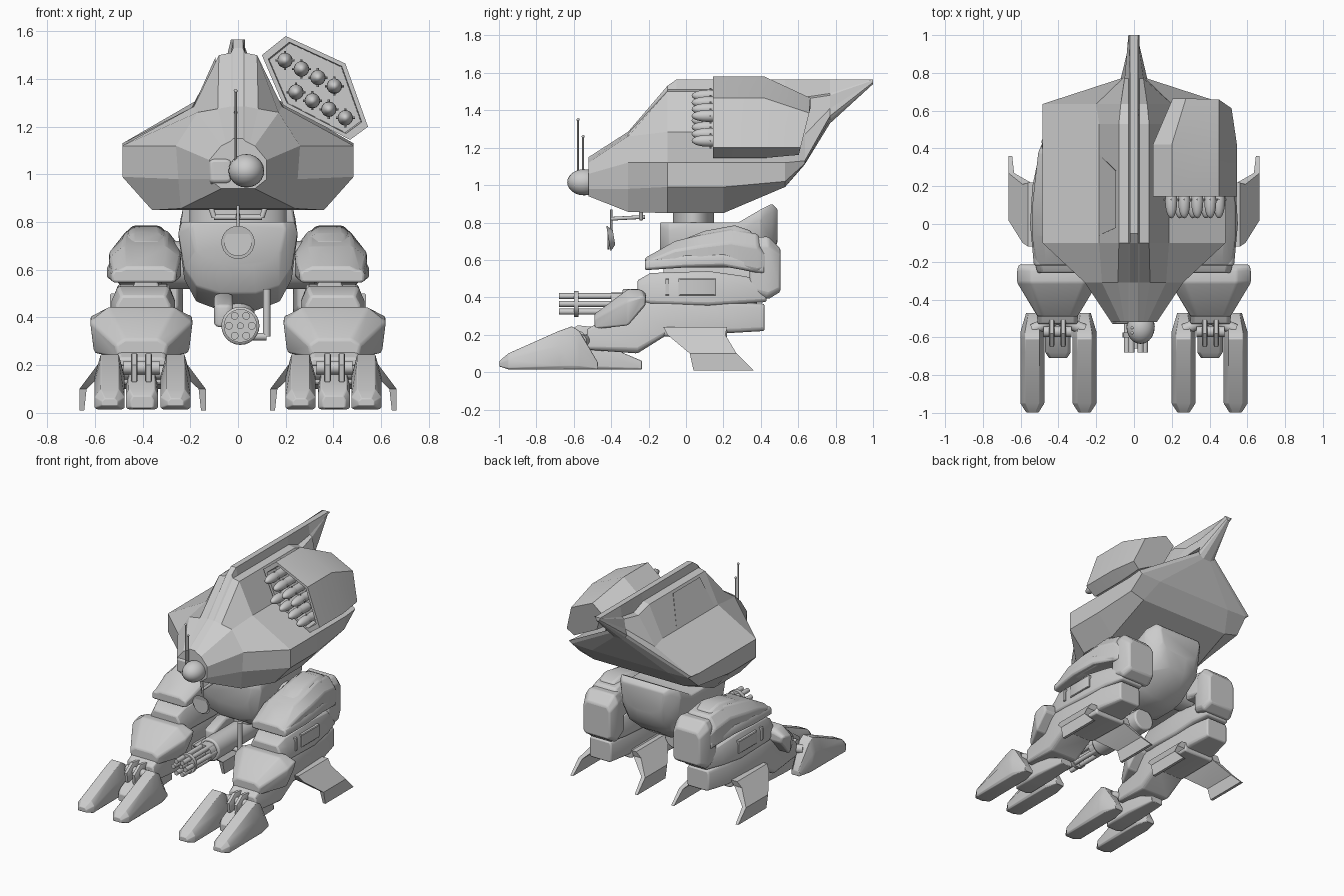
import bpy, bmesh, math
from mathutils import Vector, Matrix

cube = bpy.data.objects.get("Cube")
if cube:
    bpy.data.objects.remove(cube, do_unlink=True)

colour = (.6, .6, .6, 1)
grey = bpy.data.materials.new("plain_grey")
grey.use_nodes = True
grey.diffuse_color = colour
grey.node_tree.nodes["Principled BSDF"].inputs["Base Color"].default_value = colour


def finish(name, bm, smooth=35, bevel=0, mirror=False):
    bmesh.ops.recalc_face_normals(bm, faces=bm.faces)
    mesh = bpy.data.meshes.new(name)
    bm.to_mesh(mesh)
    bm.free()
    ob = bpy.data.objects.new(name, mesh)
    bpy.context.collection.objects.link(ob)
    mesh.materials.append(grey)
    if smooth:
        bpy.ops.object.select_all(action="DESELECT")
        ob.select_set(True)
        bpy.context.view_layer.objects.active = ob
        bpy.ops.object.shade_smooth_by_angle(angle=math.radians(smooth))
    if bevel:
        mod = ob.modifiers.new("bevel", "BEVEL")
        mod.width, mod.segments, mod.limit_method = bevel, 2, "ANGLE"
    if mirror:
        ob.modifiers.new("mirror", "MIRROR")
    return ob


def loft(name, rings, **options):
    """Skin a row of closed rings and cap both ends."""
    bm = bmesh.new()
    rows = [[bm.verts.new(point) for point in ring] for ring in rings]
    for a, b in zip(rows, rows[1:]):
        for i in range(len(a)):
            bm.faces.new((a[i - 1], a[i], b[i], b[i - 1]))
    bm.faces.new(rows[0])
    bm.faces.new(rows[-1])
    return finish(name, bm, **options)


def slab(name, profile, x0, x1, edge=.02, scale=.9, **options):
    """Side profile (y, z) given thickness along x, with shrunken outer faces."""
    cy, cz = (sum(axis) / len(profile) for axis in zip(*profile))
    return loft(name, [[(x, cy + (y - cy) * s, cz + (z - cz) * s) for y, z in profile]
                       for x, s in ((x0, scale), (x0 + edge, 1), (x1 - edge, 1), (x1, scale))], **options)


def block(name, x0, x1, sections, top=.2, drop=.35, low=.08, end=.02, taper=.12, **options):
    """Loft along y through (y, bottom, top): chamfered corners, narrowed ends, outer side tapering rearward."""
    rings = []
    for y, b, t in sections:
        inset = end if y in (sections[0][0], sections[-1][0]) else 0
        left, right = x0 + inset, x1 - inset - taper * max(0, y - .1)
        w, h = right - left, t - b
        half = [(low, b), (0, b + h * low), (0, t - h * drop), (top, t)]
        rings.append([(left + w * u, y, z) for u, z in half] + [(right - w * u, y, z) for u, z in reversed(half)])
    return loft(name, rings, **options)


def rod(name, a, b, radius, end_radius=None, sides=16, **options):
    a, b = Vector(a), Vector(b)
    bm = bmesh.new()
    turn = (b - a).to_track_quat("Z", "Y").to_matrix().to_4x4()
    bmesh.ops.create_cone(bm, cap_ends=True, segments=sides, radius1=radius, radius2=end_radius or radius,
                          depth=(b - a).length, matrix=Matrix.Translation((a + b) / 2) @ turn)
    return finish(name, bm, **options)


def ball(name, centre, size):
    bm = bmesh.new()
    bmesh.ops.create_uvsphere(bm, u_segments=20, v_segments=12, radius=1,
                              matrix=Matrix.Translation(centre) @ Matrix.Diagonal((*size, 1)))
    return finish(name, bm, smooth=60)


def both_sides(y, half):
    return [(x, y, z) for x, z in half] + [(-x, y, z) for x, z in reversed(half)]


# Faceted hull with a tall spine: half sections run keel, low belt, belt, shoulder, ridge
keel, low_belt, belt, shoulder, ridge, crest = (.36, .85), (.485, .99), (.485, 1.12), (.185, 1.285), (.08, 1.5), 1.565
middle = [keel, low_belt, belt, shoulder, ridge]
hull = [(-.52, [(.07, .94), (.12, .98), (.12, 1.06), (.07, 1.12), (.05, 1.13)], 1.15),
        (-.31, [(.24, .857), (.25, .98), (.26, 1.12), (.17, 1.26), (.085, 1.275)], 1.285),
        (-.1, middle, 1.53), (-.05, middle, crest), (.2, middle, crest),
        (.53, [(.36, .99), (.47, 1.02), belt, shoulder, ridge], crest),
        (.635, [(.3, 1.11), (.46, 1.115), (.485, 1.13), (.2, 1.27), (.07, 1.46)], crest),
        (.77, [(.03, 1.33), (.06, 1.35), (.07, 1.37), (.06, 1.41), (.05, 1.48)], crest),
        (1, [(.01 + .002 * i, 1.54 + .005 * i) for i in range(5)], crest)]
loft("hull", [both_sides(y, half + [(.03, min(half[-1][1] + .01, top)), (.02, top)])
              for y, half, top in hull], smooth=0)

# Steep side vent on the right flank
loft("side_vent", [[(-.185, front, 1.29), (-.095, back, 1.49), (-.09, back, 1.3)]
                   for front, back in ((-.06, -.02), (.37, .28))], smooth=0)

# Missile pod: hexagonal box with a recessed mouth and a tapered back
mouth = [(.1, 1.5), (.2, 1.58), (.45, 1.465), (.545, 1.2), (.47, 1.145), (.19, 1.29)]


def pod_ring(y, scale, cx=.325, cz=1.363):
    return [(cx + (x - cx) * scale, y, cz + (z - cz) * scale) for x, z in mouth]


pod_back = [(x, min(.665, .6 + (z - 1.15) / 4), z) for x, y, z in pod_ring(0, .7, .45, 1.2)]
loft("missile_pod", [pod_ring(.24, .86), pod_ring(.145, .88), pod_ring(.145, 1), pod_ring(.42, 1), pod_back],
     smooth=20)
for row, (row_x, row_z) in enumerate(((.197, 1.478), (.243, 1.345))):
    for i in range(4):
        x, z = row_x + i * .069, row_z - i * .036
        tag = f"{row + 1}_{i + 1}"
        ball("missile_" + tag, (x, .12, z), (.032, .09, .032))
        rod("missile_body_" + tag, (x, .12, z), (x, .26, z), .03)
        for fin, direction in (("flat", Vector((.04, 0, 0))), ("upright", Vector((0, 0, .04)))):
            centre = Vector((x, .13, z))
            rod(f"missile_{fin}_fin_{tag}", centre - direction, centre + direction, .005, sides=4)

# Nose sensors and aerials
ball("nose_dome", (.035, -.545, 1.015), (.075, .09, .07))
slab("nose_box", [(-.53, .97), (-.53, 1.06), (-.48, 1.08), (-.48, .94)], -.12, -.03, bevel=.008)
for name, y, tip in (("long_aerial", -.577, 1.35), ("short_aerial", -.55, 1.26)):
    rod(name, (-.01, y, 1), (-.01, y, tip), .005, sides=8)
    ball(name + "_tip", (-.01, y, tip), (.008, .008, .008))

# Hanging dish under the chin
rod("dish_bar", (-.1, -.24, .82), (.1, -.24, .82), .011)
rod("dish_hanger", (.12, -.24, .88), (.1, -.24, .82), .011, mirror=True)
rod("dish_arm", (0, -.22, .83), (0, -.4, .82), .01)
rod("dish_stem", (0, -.4, .87), (0, -.4, .72), .006)
rod("dish", (0, -.415, .715), (0, -.385, .72), .07, .04, sides=24)
rod("dish_rim", (0, -.421, .715), (0, -.41, .715), .058, sides=24)

# Neck and torso, with a bowl-shaped rear that rises to a lip
neck = rod("neck", (0, .04, .78), (0, .04, .87), .11, sides=32)
neck.scale.x = 1.85
loft("torso", [both_sides(y, [(w * u, b + (t - b) * v) for u, v in ((.3, 0), (.7, .1), (.9, .35), (1, .85), (.95, 1))])
               for y, b, t, w in ((-.14, .62, .8, .2), (-.09, .5, .8, .25), (.03, .43, .8, .25), (.2, .43, .8, .25),
                                  (.28, .45, .8, .25), (.4, .53, .87, .24), (.46, .6, .9, .2), (.49, .7, .87, .17))],
     smooth=50, bevel=.008)
rod("hip_axle", (-.32, .18, .62), (.32, .18, .62), .1, sides=24)

# Rotary gun under the belly
gun_x, gun_z = .01, .365


def gun_part(name, front, back, radius, dx=0, dz=0, **options):
    rod(name, (gun_x + dx, front, gun_z + dz), (gun_x + dx, back, gun_z + dz), radius, sides=24, **options)


gun_part("gun_body", -.34, .12, .08, bevel=.01)
gun_part("gun_rear_collar", -.4, -.34, .06)
gun_part("gun_front_collar", -.6, -.575, .07)
gun_part("gun_core", -.66, -.3, .014)
for i in range(6):
    angle = i * math.pi / 3
    gun_part(f"gun_barrel_{i + 1}", -.68, -.3, .016, .048 * math.cos(angle), .048 * math.sin(angle))
rod("gun_mount", (0, .05, .37), (0, .05, .5), .07)
rod("gun_feed", (.12, -.15, .32), (.12, -.15, .52), .016)
rod("gun_feed_link", (.12, -.15, .32), (.04, -.15, .32), .016)
slab("gun_side_box", [(-.25, .36), (-.25, .45), (-.1, .5), (.02, .48), (.02, .36)], -.1, -.02, bevel=.01)

# Legs, built on one side and mirrored
leg = dict(mirror=True, bevel=.01)
block("thigh_armour", .24, .54, [(-.22, .55, .61), (-.06, .56, .7), (.08, .56, .735), (.24, .56, .765),
                                 (.38, .53, .74), (.44, .55, .65)], **leg)
block("thigh_cap", .29, .48, [(0, .68, .715), (.1, .68, .755), (.26, .68, .785), (.35, .68, .755)], taper=0, **leg)
block("thigh_lip", .24, .55, [(-.22, .545, .6), (0, .56, .63), (.2, .565, .635), (.42, .525, .59)], top=.04, **leg)
block("leg_core", .3, .47, [(-.12, .34, .58), (.38, .34, .58)], **leg)
block("mid_leg", .265, .53, [(-.26, .38, .49), (-.19, .36, .53), (.12, .35, .54), (.3, .365, .515),
                             (.43, .375, .49)], top=.1, **leg)
for name, front, back in (("leg_panel", -.04, .16), ("leg_catch", -.11, -.09)):
    slab(name, [(front, .41), (front, .5), (back, .5), (back, .41)], .51, .537, .004, mirror=True)
block("rear_leg_guard", .23, .53, [(.34, .42, .72), (.44, .39, .725), (.505, .43, .66)], top=.12, drop=.15, **leg)
block("lower_leg", .28, .53, [(-.53, .12, .23), (-.26, .1, .38), (-.1, .2, .38), (.25, .21, .375),
                              (.42, .22, .365)], top=.06, drop=.15, **leg)

# Wide knee guard tapering to the front
knee = [(-.2, 0), (-.215, .135), (-.14, .2), (.14, .2), (.215, .135), (.2, 0)]
loft("knee_guard", [[(.405 + x * wide, y, base + z * tall) for x, z in knee] for y, wide, tall, base in (
    (-.215, .97, .3, .36), (-.24, 1, .55, .33), (-.31, 1, .97, .25), (-.49, .5, .4, .23))], **leg)

# Feet: two long toes, a middle pad and hinges
hinge = [(-.64, .13), (-.65, .2), (-.58, .25), (-.48, .24), (-.48, .13)]
for tag, x, hinge_x in (("inner", .262, .375), ("outer", .538, .435)):
    block(f"{tag}_toe", x - .063, x + .063, [(-.997, .03, .06), (-.95, .015, .1), (-.68, .015, .22),
          (-.61, .015, .245), (-.57, .015, .22), (-.47, .015, .05)], drop=.4, end=.03, **leg)
    rod(f"{tag}_toe_axle", (x, -.56, .17), (.405, -.5, .17), .03, mirror=True)
    slab(f"{tag}_hinge", hinge, hinge_x - .014, hinge_x + .014, .004, mirror=True)
block("middle_toe", .335, .47, [(-.71, .02, .07), (-.68, .015, .1), (-.55, .015, .165), (-.47, .015, .16),
                                (-.235, .015, .06)], top=.1, **leg)
rod("toe_hinge_pin", (.33, -.57, .19), (.48, -.57, .19), .028, mirror=True)

# Splayed heel spurs that bow outward and flare at the ground
spur = [(.24, .1, .06, -.12, .22), (.2, .13, .06, -.1, .21), (.1, .235, .03, .02, .27), (.01, .245, .02, .04, .36)]
for tag, side in (("outer", 1), ("inner", -1)):
    loft(f"{tag}_heel_spur", [[(.4 + side * u, y, z) for u, y in (
        (near, front), (near + thick, front), (near + thick, back), (near, back))]
        for z, near, thick, front, back in spur], mirror=True)
block("heel_block", .25, .55, [(-.12, .19, .27), (.22, .18, .27)], **leg)
